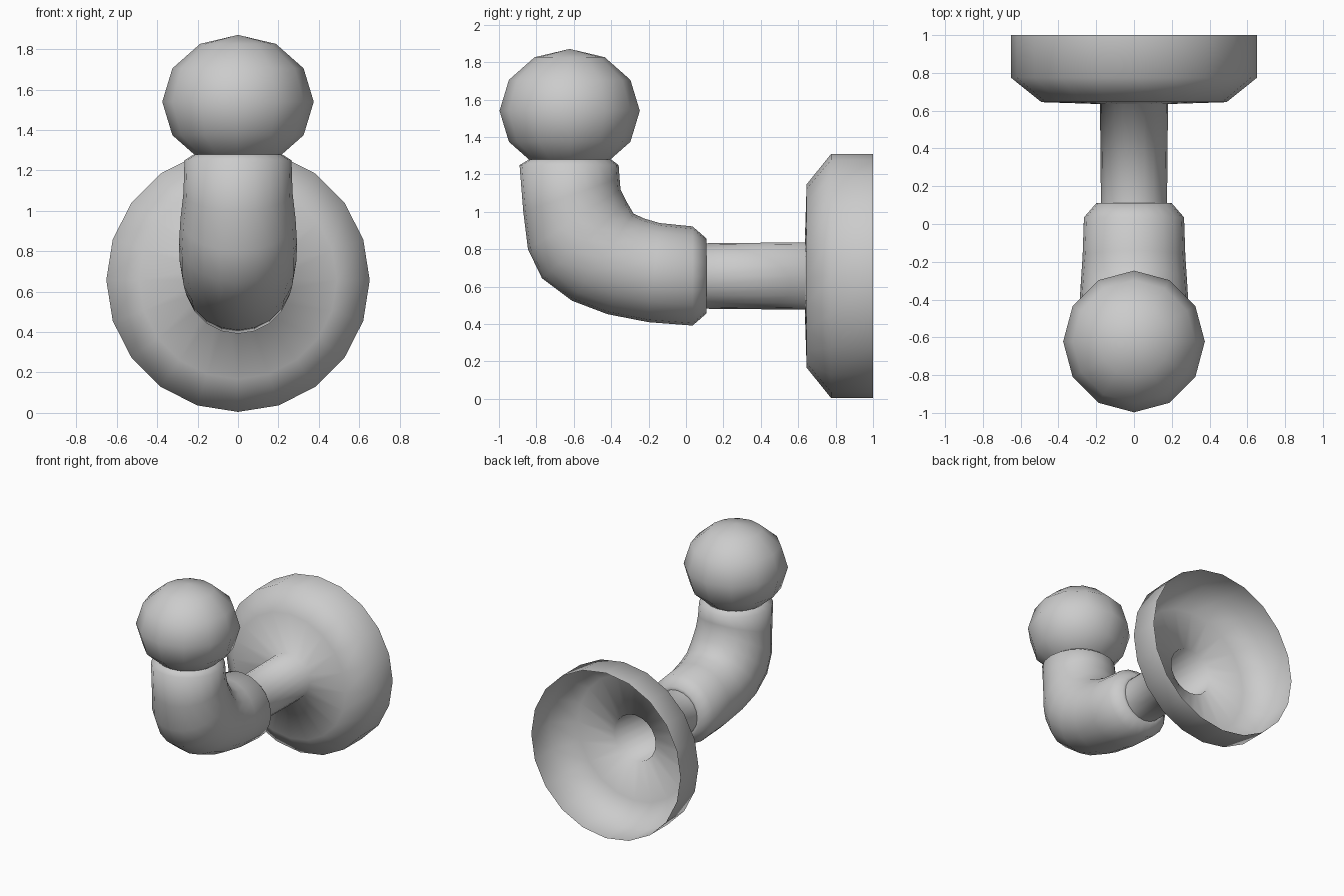
import bpy, bmesh
from math import cos, sin, tau
from mathutils import Vector

if "Cube" in bpy.data.objects:
    bpy.data.objects.remove(bpy.data.objects["Cube"])

SIDES = 20
AXIS_Z = 0.657


def finish(bm, name):
    bmesh.ops.recalc_face_normals(bm, faces=bm.faces)
    mesh = bpy.data.meshes.new(name)
    bm.to_mesh(mesh)
    bm.free()
    mesh.shade_smooth()
    obj = bpy.data.objects.new(name, mesh)
    bpy.context.collection.objects.link(obj)
    return obj


def loft(name, rings):
    """Open tube through rings given as (inner yz, outer yz, half width)."""
    bm = bmesh.new()
    prev = None
    for (iy, iz), (oy, oz), w in rings:
        mid = Vector((0, (iy + oy) / 2, (iz + oz) / 2))
        half = Vector((0, (iy - oy) / 2, (iz - oz) / 2))
        ring = [bm.verts.new(mid + half * cos(tau * i / SIDES)
                             + Vector((w * sin(tau * i / SIDES), 0, 0)))
                for i in range(SIDES)]
        if prev:
            for i in range(SIDES):
                j = (i + 1) % SIDES
                bm.faces.new((prev[i], prev[j], ring[j], ring[i]))
        prev = ring
    return finish(bm, name)


def disc(y, r):
    return ((y, AXIS_Z + r), (y, AXIS_Z - r), r)


# wall flange (open at the back) running into the hollow stem
loft("flange_and_stem", [disc(1.0, 0.652), disc(0.775, 0.652), disc(0.645, 0.49),
                         disc(0.635, 0.18), disc(0.11, 0.175)])

# bent arm, with bevelled ends
loft("bent_arm", [
    disc(0.11, 0.175),
    disc(0.11, 0.2),
    disc(0.035, 0.265),
    ((-0.14, 0.94), (-0.20, 0.41), 0.272),
    ((-0.22, 0.963), (-0.42, 0.453), 0.282),
    ((-0.28, 0.99), (-0.61, 0.525), 0.29),
    ((-0.315, 1.05), (-0.77, 0.645), 0.292),
    ((-0.35, 1.12), (-0.845, 0.80), 0.285),
    ((-0.355, 1.18), (-0.87, 1.0), 0.27),
    ((-0.36, 1.25), (-0.89, 1.25), 0.265),
    ((-0.40, 1.28), (-0.84, 1.28), 0.218),
])

# ball tip, slightly flattened
bm = bmesh.new()
bmesh.ops.create_uvsphere(bm, u_segments=12, v_segments=6, radius=1)
bmesh.ops.scale(bm, vec=(0.375, 0.375, 0.331), verts=bm.verts)
bmesh.ops.translate(bm, vec=(0, -0.622, 1.54), verts=bm.verts)
finish(bm, "ball_tip")
